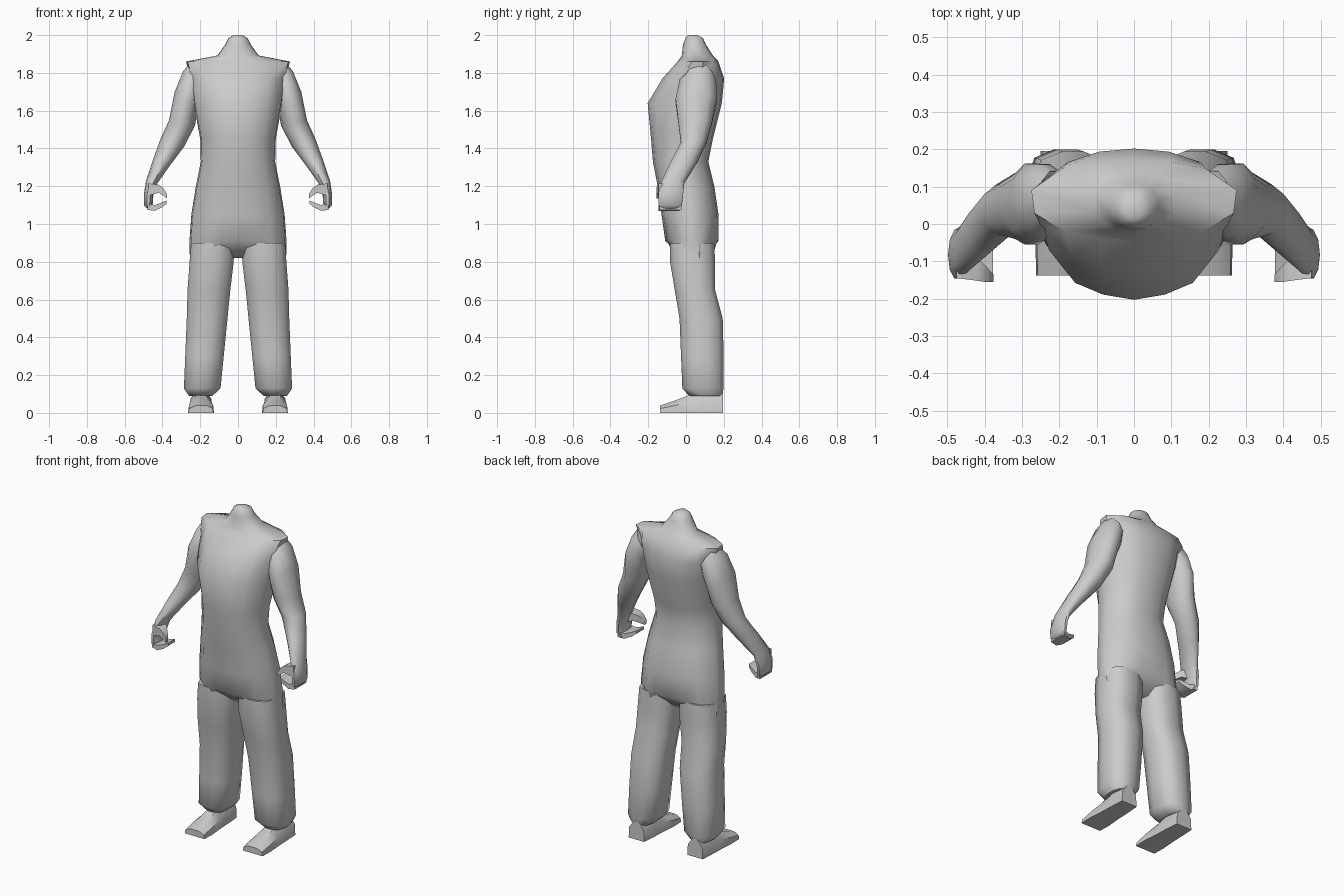
import bpy, bmesh, math

if "Cube" in bpy.data.objects:
    bpy.data.objects.remove(bpy.data.objects["Cube"])

cloth = bpy.data.materials.new("plain_grey")
cloth.diffuse_color = (0.6, 0.6, 0.6, 1)
cloth.use_nodes = True
cloth.node_tree.nodes["Principled BSDF"].inputs["Base Color"].default_value = cloth.diffuse_color


def loft(name, rings, mirror=False, angle=50):
    """Skin a list of closed point rings, cap both ends, optionally mirror in x."""
    bm = bmesh.new()
    loops = [[bm.verts.new(p) for p in ring] for ring in rings]
    for a, b in zip(loops, loops[1:]):
        n = len(a)
        for i in range(n):
            bm.faces.new((a[i], a[(i + 1) % n], b[(i + 1) % n], b[i]))
    bm.faces.new(loops[0])
    bm.faces.new(loops[-1])
    bmesh.ops.recalc_face_normals(bm, faces=bm.faces)
    me = bpy.data.meshes.new(name)
    bm.to_mesh(me)
    bm.free()
    me.materials.append(cloth)
    ob = bpy.data.objects.new(name, me)
    bpy.context.collection.objects.link(ob)
    bpy.ops.object.select_all(action='DESELECT')
    ob.select_set(True)
    bpy.context.view_layer.objects.active = ob
    if mirror:
        ob.modifiers.new("mirror", 'MIRROR').use_clip = False
        bpy.ops.object.modifier_apply(modifier="mirror")
    bpy.ops.object.shade_smooth_by_angle(angle=math.radians(angle))
    return ob


# Torso cross-section, right half from front centre to back centre
HALF = [(0, -1), (.35, -.93), (.67, -.77), (.97, -.32), (1, .25), (.7, .78), (.37, .95), (0, 1)]
SECTION = HALF + [(-x, y) for x, y in HALF[-2:0:-1]]


def torso_ring(z, w, yf, yb, tuck=1.0):
    mid, r = (yf + yb) / 2, (yb - yf) / 2
    return [(x * w, mid + y * r * (tuck if abs(x) < .5 else 1), z) for x, y in SECTION]


torso = loft("torso", [
    torso_ring(.82, .255, -.085, .165, .35),
    torso_ring(.91, .257, -.11, .172),
    torso_ring(1.05, .247, -.13, .172),
    torso_ring(1.2, .223, -.15, .15),
    torso_ring(1.33, .197, -.175, .118),
    torso_ring(1.45, .2, -.185, .142),
    torso_ring(1.64, .235, -.203, .19),
    torso_ring(1.77, .252, -.125, .202),
    torso_ring(1.86, .275, -.045, .172),
    torso_ring(1.892, .11, -.022, .143),
    torso_ring(1.95, .067, -.016, .105),
    torso_ring(1.985, .05, -.003, .09),
    torso_ring(2.0, .022, .012, .06),
])


def box_ring(z, x0, x1, y0, y1, n=12):
    """Rounded-square horizontal ring."""
    pts = []
    for i in range(n):
        a = math.tau * (i + .5) / n
        c, s = math.cos(a), math.sin(a)
        k = (abs(c) ** 3 + abs(s) ** 3) ** (-1 / 3)
        pts.append(((x0 + x1) / 2 + c * k * (x1 - x0) / 2, (y0 + y1) / 2 + s * k * (y1 - y0) / 2, z))
    return pts


# Trouser legs with a hem folded under
loft("trouser_legs", [
    box_ring(.9, .02, .25, -.085, .15),
    box_ring(.8, .022, .257, -.085, .155),
    box_ring(.65, .04, .268, -.06, .155),
    box_ring(.5, .055, .272, -.035, .195),
    box_ring(.3, .075, .28, -.027, .2),
    box_ring(.13, .092, .287, -.02, .2),
    box_ring(.09, .135, .26, .015, .19),
], True)


def foot_ring(y, x0, x1, top):
    return [(x0, y, 0), (x1, y, 0), (x1 - .004, y, top * .6), (x1 - .035, y, top),
            (x0 + .035, y, top), (x0 + .004, y, top * .6)]


# Shoes running from heel to toe
loft("shoes", [
    foot_ring(.195, .145, .25, .11),
    foot_ring(.1, .138, .255, .125),
    foot_ring(.02, .135, .258, .095),
    foot_ring(-.06, .127, .264, .065),
    foot_ring(-.138, .13, .262, .038),
], True, 40)


def arm_ring(xi, zi, xo, zo, yf, yb, n=10):
    """Tilted ring between an inner and an outer edge point."""
    pts = []
    for i in range(n):
        a = math.tau * i / n
        t = (1 + math.cos(a)) / 2
        pts.append((xi + (xo - xi) * t, (yf + yb) / 2 + math.sin(a) * (yb - yf) / 2, zi + (zo - zi) * t))
    return pts


# Arms flowing into the flat palms
loft("arms", [
    arm_ring(.17, 1.72, .255, 1.85, .0, .145),
    arm_ring(.19, 1.67, .29, 1.81, -.04, .165),
    arm_ring(.215, 1.6, .335, 1.7, -.06, .167),
    arm_ring(.228, 1.52, .365, 1.55, -.045, .142),
    arm_ring(.285, 1.41, .412, 1.445, -.03, .11),
    arm_ring(.36, 1.31, .45, 1.34, -.085, .06),
    arm_ring(.43, 1.21, .487, 1.23, -.135, -.005),
    arm_ring(.448, 1.155, .498, 1.16, -.15, -.012),
    arm_ring(.452, 1.1, .498, 1.1, -.148, -.018),
    arm_ring(.44, 1.07, .475, 1.075, -.14, -.03),
], True)


def slab_ring(x, y0, y1, z0, z1):
    return [(x, y0, z0), (x, y1, z0), (x, y1, z1), (x, y0, z1)]


# Fingers curled inward below the palm
loft("fingers", [
    slab_ring(.48, -.14, -.025, 1.075, 1.11),
    slab_ring(.44, -.145, -.04, 1.07, 1.1),
    slab_ring(.4, -.142, -.055, 1.09, 1.115),
    slab_ring(.378, -.135, -.065, 1.108, 1.125),
], True)

# Thumbs reaching inward above the fingers
loft("thumbs", [
    slab_ring(.475, -.145, -.06, 1.15, 1.215),
    slab_ring(.42, -.152, -.09, 1.165, 1.208),
    slab_ring(.395, -.156, -.115, 1.15, 1.19),
    slab_ring(.376, -.156, -.135, 1.135, 1.16),
], True)
